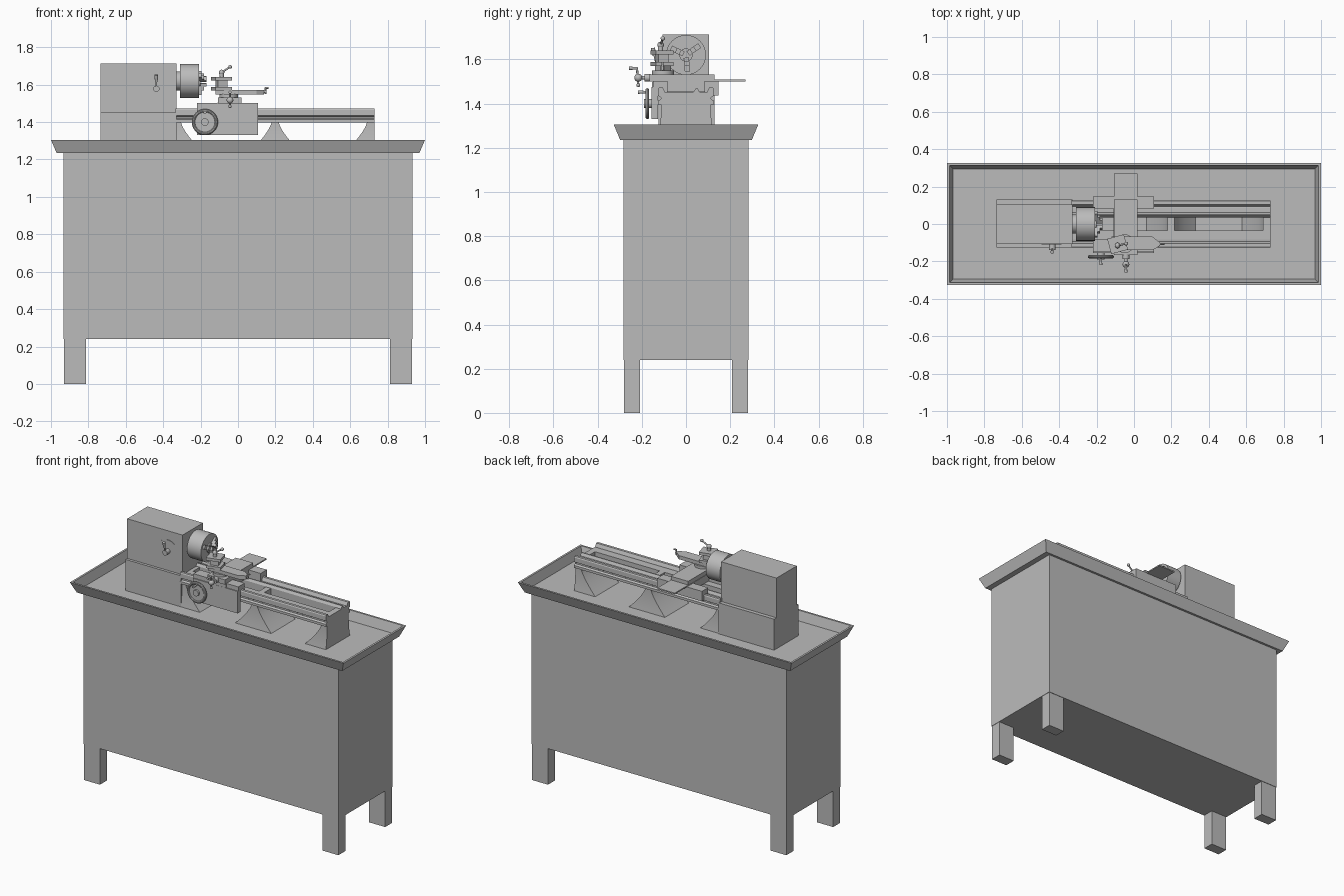
import bpy, bmesh, math
from mathutils import Vector

if "Cube" in bpy.data.objects:
    bpy.data.objects.remove(bpy.data.objects["Cube"], do_unlink=True)

GREY = (0.5, 0.5, 0.5, 1)
mat = bpy.data.materials.new("machine_grey")
mat.use_nodes = True
mat.diffuse_color = GREY
mat.node_tree.nodes["Principled BSDF"].inputs["Base Color"].default_value = GREY


def finish(ob, name, smooth=False):
    ob.name = name
    ob.data.materials.append(mat)
    if smooth:
        bpy.ops.object.select_all(action="DESELECT")
        ob.select_set(True)
        bpy.context.view_layer.objects.active = ob
        bpy.ops.object.shade_smooth_by_angle(angle=math.radians(35))
    return ob


def from_bmesh(name, bm, smooth=False):
    bmesh.ops.recalc_face_normals(bm, faces=bm.faces)
    me = bpy.data.meshes.new(name)
    bm.to_mesh(me)
    bm.free()
    ob = bpy.data.objects.new(name, me)
    bpy.context.collection.objects.link(ob)
    return finish(ob, name, smooth)


def loft(name, rings, smooth=False):
    """Skin equal-length rings of points and cap both ends."""
    bm = bmesh.new()
    loops = [[bm.verts.new(p) for p in r] for r in rings]
    for a, b in zip(loops, loops[1:]):
        for i in range(len(a)):
            j = (i + 1) % len(a)
            bm.faces.new((a[i], a[j], b[j], b[i]))
    bm.faces.new(loops[0])
    bm.faces.new(loops[-1])
    return from_bmesh(name, bm, smooth)


def rect(x0, x1, y0, y1, z):
    return [(x0, y0, z), (x1, y0, z), (x1, y1, z), (x0, y1, z)]


def box(name, x, y, z):
    return loft(name, [rect(*x, *y, z[0]), rect(*x, *y, z[1])])


def along_x(name, profile, x0, x1):
    return loft(name, [[(x, y, z) for y, z in profile] for x in (x0, x1)])


def rod(name, a, b, r, r2=None, sides=32):
    a, b = Vector(a), Vector(b)
    bpy.ops.mesh.primitive_cone_add(vertices=sides, radius1=r, radius2=r if r2 is None else r2,
                                    depth=(b - a).length, location=(a + b) / 2)
    ob = bpy.context.object
    ob.rotation_euler = (b - a).to_track_quat("Z", "Y").to_euler()
    return finish(ob, name, True)


def ball(name, p, r):
    bpy.ops.mesh.primitive_uv_sphere_add(segments=20, ring_count=12, radius=r, location=p)
    return finish(bpy.context.object, name, True)


# Cabinet and legs
box("cabinet", (-0.933, 0.933), (-0.283, 0.283), (0.24, 1.24))
for sx, side in ((-1, "right"), (1, "left")):
    for sy, end in ((-1, "front"), (1, "back")):
        box(f"{end}_{side}_leg", sorted((sx * 0.93, sx * 0.813)),
            sorted((sy * 0.28, sy * 0.208)), (0, 0.24))

# Chip tray with sloping rim
loft("tray", [rect(-x, x, -y, y, z) for x, y, z in
              ((0.97, 0.298, 1.235), (1.0, 0.327, 1.305),
               (0.987, 0.314, 1.305), (0.968, 0.295, 1.245))])

# Headstock
box("headstock_base", (-0.735, -0.33), (-0.125, 0.13), (1.24, 1.45))
box("headstock", (-0.735, -0.33), (-0.107, 0.105), (1.45, 1.712))
cx, cz = -0.437, 1.578
arc = [math.radians(50 + 10 * i) for i in range(10)]
marks = [(r, t) for r, ts in ((0.075, arc), (0.07, arc[::-1])) for t in ts]
loft("speed_scale", [[(cx + r * math.cos(t), y, cz + r * math.sin(t)) for r, t in marks]
                     for y in (-0.106, -0.110)])
rod("lever_pivot", (cx, -0.105, cz), (cx, -0.14, cz), 0.017)
rod("lever_arm", (cx, -0.133, cz), (cx, -0.143, 1.625), 0.005)
rod("lever_grip", (cx, -0.143, 1.615), (cx, -0.15, 1.652), 0.007, 0.01)

# Chuck with three stepped jaws
rod("spindle_flange", (-0.335, 0, 1.62), (-0.305, 0, 1.62), 0.05)
rod("chuck", (-0.31, 0, 1.62), (-0.208, 0, 1.62), 0.09, sides=48)
rod("chuck_face", (-0.21, 0, 1.62), (-0.2, 0, 1.62), 0.03)
for k, deg in enumerate((35, 155, 275)):
    for j, (r0, r1, x1) in enumerate(((0.02, 0.075, -0.195), (0.014, 0.05, -0.182),
                                      (0.012, 0.03, -0.168))):
        jaw = box(f"jaw_{k}_step_{j}", (-0.21, x1), (r0, r1), (-0.012, 0.012))
        jaw.rotation_euler.x = math.radians(deg)
        jaw.location.z = 1.62

# Bed rails with V ways and an undercut on the outer side
outer = [(0.105, 1.472), (0.122, 1.472), (0.126, 1.465), (0.126, 1.435), (0.114, 1.428),
         (0.114, 1.42), (0.126, 1.413), (0.126, 1.397)]
back = [(0.035, 1.397), (0.035, 1.455), (0.045, 1.47), (0.052, 1.47), (0.062, 1.452),
        (0.087, 1.452), (0.094, 1.45)] + outer
front = [(-y, z) for y, z in [(0.035, 1.397), (0.035, 1.452), (0.082, 1.452), (0.094, 1.45)] + outer]
along_x("back_bed_rail", back, -0.335, 0.73)
along_x("front_bed_rail", front, -0.335, 0.73)

# Bed cross webs and flared feet
for name, x0, x1, fl, fr in (("headstock_foot", -0.335, -0.305, 0, 1),
                             ("middle_foot", 0.18, 0.217, 1, 1), ("end_foot", 0.69, 0.73, 1, 0)):
    box(name + "_web", (x0, x1), (-0.05, 0.05), (1.39, 1.452))
    rings = []
    for i in range(9):
        t = i / 8
        f = 0.115 * (1 - t) ** 1.4
        hy = 0.112 + 0.013 * (1 - t) ** 2
        rings.append(rect(x0 - fl * f, x1 + fr * f, -hy, hy, 1.243 + 0.157 * t))
    loft(name, rings, True)

# Saddle and apron
box("saddle_bridge", (-0.11, 0.02), (-0.155, 0.148), (1.455, 1.505))
box("saddle_back_wing", (-0.22, 0.107), (0.083, 0.148), (1.437, 1.503))
box("saddle_front_wing", (-0.22, 0.107), (-0.15, -0.083), (1.437, 1.503))
box("apron", (-0.22, 0.107), (-0.156, -0.127), (1.33, 1.475))

# Cross slide and its rear guard plate
box("cross_slide", (-0.107, 0.02), (-0.165, 0.13), (1.5, 1.532))
box("rear_guard", (-0.107, 0.02), (0.125, 0.27), (1.5, 1.508))

# Carriage handwheel
wx, wz = -0.177, 1.4
bpy.ops.mesh.primitive_torus_add(major_segments=40, minor_segments=10, major_radius=0.061,
                                 minor_radius=0.009, location=(wx, -0.175, wz),
                                 rotation=(math.pi / 2, 0, 0))
finish(bpy.context.object, "handwheel_rim", True)
rod("handwheel_disc", (wx, -0.173, wz), (wx, -0.178, wz), 0.058)
rod("handwheel_hub", (wx, -0.15, wz), (wx, -0.19, wz), 0.02)
rod("handwheel_grip", (wx, -0.175, wz + 0.052), (wx, -0.218, wz + 0.052), 0.005, 0.008)

# Cross-feed crank
fx, fz = -0.043, 1.517
rod("cross_feed_collar", (fx, -0.16, fz), (fx, -0.188, fz), 0.018)
rod("cross_feed_shaft", (fx, -0.18, fz), (fx, -0.215, fz), 0.008)
ball("cross_feed_ball", (fx, -0.216, fz), 0.018)
rod("cross_feed_arm", (fx, -0.216, fz - 0.035), (fx, -0.222, fz + 0.045), 0.005)
ball("cross_feed_weight", (fx, -0.216, fz - 0.033), 0.009)
rod("cross_feed_grip", (fx, -0.22, fz + 0.043), (fx, -0.258, fz + 0.043), 0.005, 0.008)

# Compound slide with a tapered end
rod("swivel_base", (-0.05, -0.105, 1.53), (-0.05, -0.105, 1.55), 0.05)
plan = [(-0.12, -0.14), (0.1, -0.14), (0.14, -0.115), (0.14, -0.1), (0.1, -0.068), (-0.12, -0.068)]
loft("compound_slide", [[(x, y, z) for x, y in plan] for z in (1.548, 1.572)])
rod("compound_shaft", (0.135, -0.107, 1.562), (0.152, -0.107, 1.562), 0.006)
rod("compound_arm", (0.147, -0.107, 1.55), (0.147, -0.107, 1.585), 0.005)
rod("compound_grip", (0.145, -0.107, 1.583), (0.162, -0.107, 1.583), 0.005)

# Tool post: slabs around a core, turned slightly
for name, hx, hy, z0, z1 in (("tool_post_bottom", 0.046, 0.042, 1.57, 1.588),
                             ("tool_post_core", 0.026, 0.024, 1.588, 1.622),
                             ("tool_post_top", 0.046, 0.042, 1.622, 1.64)):
    slab = box(name, (-hx, hx), (-hy, hy), (z0, z1))
    slab.location = (-0.088, -0.108, 0)
    slab.rotation_euler.z = math.radians(15)
rod("clamp_stud", (-0.088, -0.115, 1.635), (-0.088, -0.115, 1.665), 0.012)
ball("clamp_boss", (-0.088, -0.115, 1.665), 0.015)
rod("clamp_lever", (-0.088, -0.115, 1.665), (-0.042, -0.105, 1.695), 0.005)
ball("clamp_knob", (-0.042, -0.105, 1.695), 0.01)
